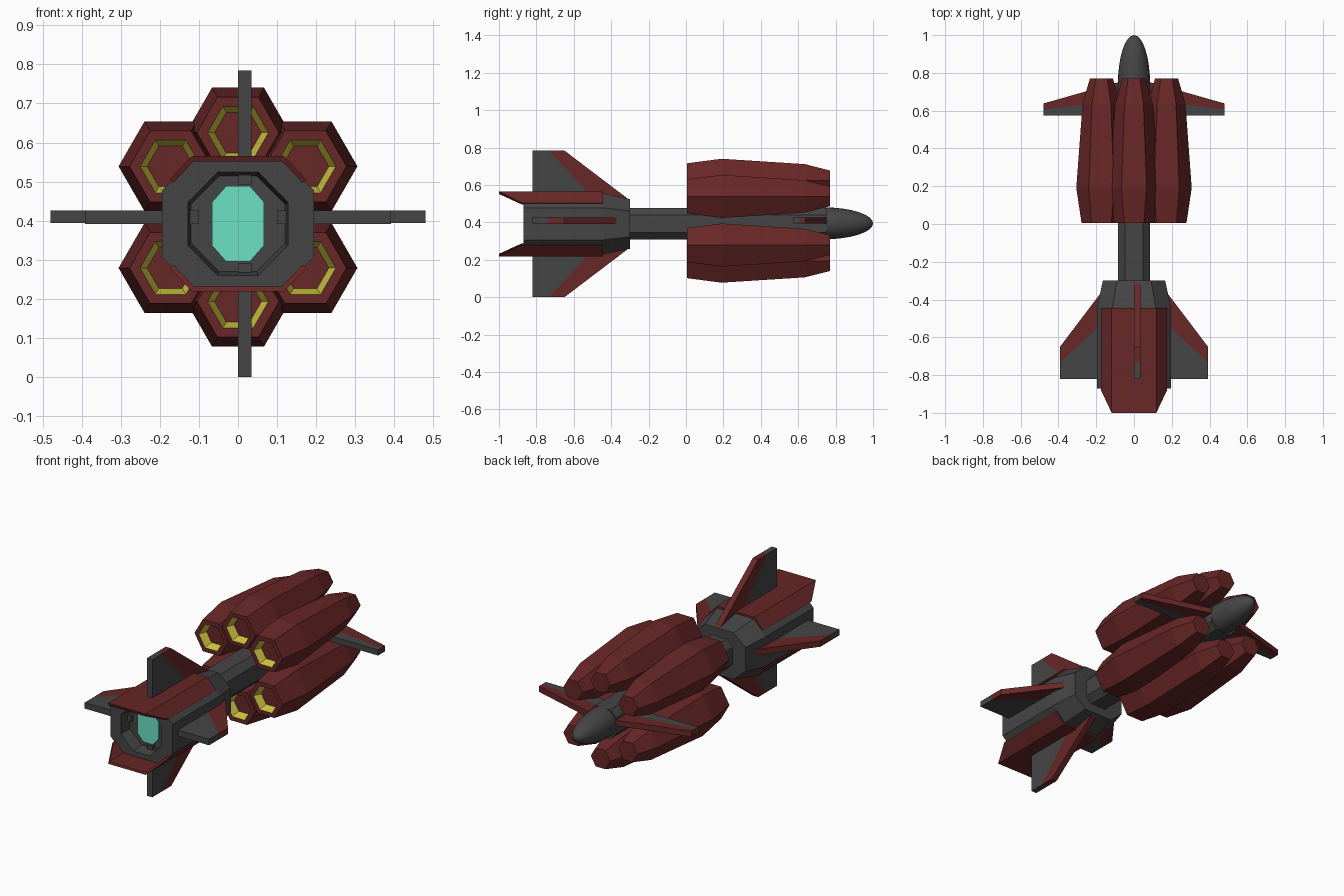
import bpy, bmesh, math
from mathutils import Vector

if "Cube" in bpy.data.objects:
    bpy.data.objects.remove(bpy.data.objects["Cube"])

ZC = 0.392  # height of the long axis


def material(name, rgb):
    m = bpy.data.materials.new(name)
    m.diffuse_color = (*rgb, 1)
    m.use_nodes = True
    m.node_tree.nodes["Principled BSDF"].inputs["Base Color"].default_value = m.diffuse_color
    return m


RED = material("dark_red", (0.14, 0.02, 0.02))
GREY = material("dark_grey", (0.06, 0.06, 0.06))
YELLOW = material("yellow", (0.62, 0.55, 0.05))
CYAN = material("cyan", (0.15, 0.75, 0.55))


def loft(name, sections, mats, closed=True, ring_mats=None):
    """Skin a list of equal-sized closed point rings and cap both ends."""
    bm = bmesh.new()
    rings = [[bm.verts.new(p) for p in s] for s in sections]
    n = len(rings[0])
    for k in range(len(rings) - 1):
        for i in range(n):
            j = (i + 1) % n
            f = bm.faces.new((rings[k][i], rings[k][j], rings[k + 1][j], rings[k + 1][i]))
            f.material_index = (ring_mats or {}).get(k, 0)
    bm.faces.new(rings[0])
    bm.faces.new(rings[-1])
    bmesh.ops.recalc_face_normals(bm, faces=bm.faces)
    me = bpy.data.meshes.new(name)
    bm.to_mesh(me)
    bm.free()
    for m in mats:
        me.materials.append(m)
    ob = bpy.data.objects.new(name, me)
    bpy.context.collection.objects.link(ob)
    return ob


def octagon(y, hx, hz, cx, cz):
    """Chamfered rectangle: half sizes hx, hz; flat half lengths cx, cz."""
    q = [(hx, -cz), (hx, cz), (cx, hz), (-cx, hz), (-hx, cz), (-hx, -cz), (-cx, -hz), (cx, -hz)]
    return [(x, y, ZC + z) for x, z in q]


def hexagon(y, r, cx, cz):
    return [(cx + r * math.cos(a * math.pi / 3), y, cz + r * math.sin(a * math.pi / 3)) for a in range(6)]


# Front body with recessed opening and tapered back
loft("front_body", [
    octagon(-0.80, 0.120, 0.122, 0.048, 0.050),
    octagon(-0.87, 0.128, 0.132, 0.052, 0.055),
    octagon(-0.87, 0.195, 0.163, 0.115, 0.085),
    octagon(-0.44, 0.195, 0.163, 0.115, 0.085),
    octagon(-0.30, 0.165, 0.133, 0.090, 0.068)], [GREY])

# Glowing window in the opening
loft("glow_window", [octagon(-0.81, 0.067, 0.097, 0.030, 0.055),
                     octagon(-0.79, 0.067, 0.097, 0.030, 0.055)], [CYAN])

# Spine and rounded tail cone
loft("spine", [octagon(y, 0.084, 0.084, 0.047, 0.047) for y in (-0.32, 0.75)], [GREY])
bpy.ops.mesh.primitive_uv_sphere_add(segments=32, ring_count=16, radius=1, location=(0, 0.74, ZC + 0.003))
cone = bpy.context.object
cone.name = "tail_cone"
cone.scale = (0.085, 0.085, 0.26)
cone.rotation_euler = (math.pi / 2, 0, 0)
cone.data.materials.append(GREY)
bpy.ops.object.shade_smooth_by_angle()

# Six hexagonal pods with yellow tapered recesses
for i, deg in enumerate((90, 37, -37, -90, -143, 143)):
    a = math.radians(deg)
    cx, cz = 0.216 * math.cos(a), 0.409 + 0.216 * math.sin(a)
    profile = [(0.05, 0.060), (0.005, 0.078), (0.005, 0.105), (0.19, 0.133), (0.635, 0.100), (0.77, 0.061)]
    loft(f"pod_{i + 1}", [hexagon(y, r, cx, cz) for y, r in profile], [RED, YELLOW], ring_mats={0: 1})


def fin(name, outline, place, t0, t1, mat):
    """Flat slab from an (r, y) outline; place maps r and thickness to x, z."""
    def ring(t):
        return [(place(r, t)[0], y, ZC + place(r, t)[1]) for r, y in outline]
    loft(name, [ring(t0), ring(t1)], [mat])


SIDES = {"right": lambda r, t: (r, t), "left": lambda r, t: (-r, t),
         "top": lambda r, t: (t, r), "bottom": lambda r, t: (t, -r)}

# Four front fins with red leading edges
for side, place in SIDES.items():
    fin(f"{side}_front_fin", [(0.10, -0.82), (0.392, -0.82), (0.392, -0.735), (0.10, -0.46)],
        place, 0.0, 0.034, GREY)
    fin(f"{side}_front_fin_edge", [(0.10, -0.46), (0.392, -0.735), (0.392, -0.65), (0.134, -0.31), (0.10, -0.31)],
        place, 0.0, 0.034, RED)

# Two rear wings with red leading edges
for side in ("right", "left"):
    fin(f"{side}_rear_wing", [(0.05, 0.575), (0.48, 0.575), (0.48, 0.605), (0.05, 0.66)],
        SIDES[side], 0.002, 0.034, GREY)
    fin(f"{side}_rear_wing_edge", [(0.05, 0.66), (0.48, 0.605), (0.48, 0.638), (0.085, 0.75), (0.05, 0.75)],
        SIDES[side], 0.002, 0.034, RED)

# Folded armour plates over and under the front body
for name, s in (("top_plate", 1), ("bottom_plate", -1)):
    def plate(y_mid, y_side):
        pts = [(-0.175, 0.113), (-0.118, 0.173), (0.118, 0.173), (0.175, 0.113),
               (0.165, 0.105), (0.113, 0.160), (-0.113, 0.160), (-0.165, 0.105)]
        return [(x, y_side if abs(x) > 0.15 else y_mid, ZC + s * z) for x, z in pts]
    loft(name, [plate(-1.0, -0.88), plate(-0.445, -0.445)], [RED])
